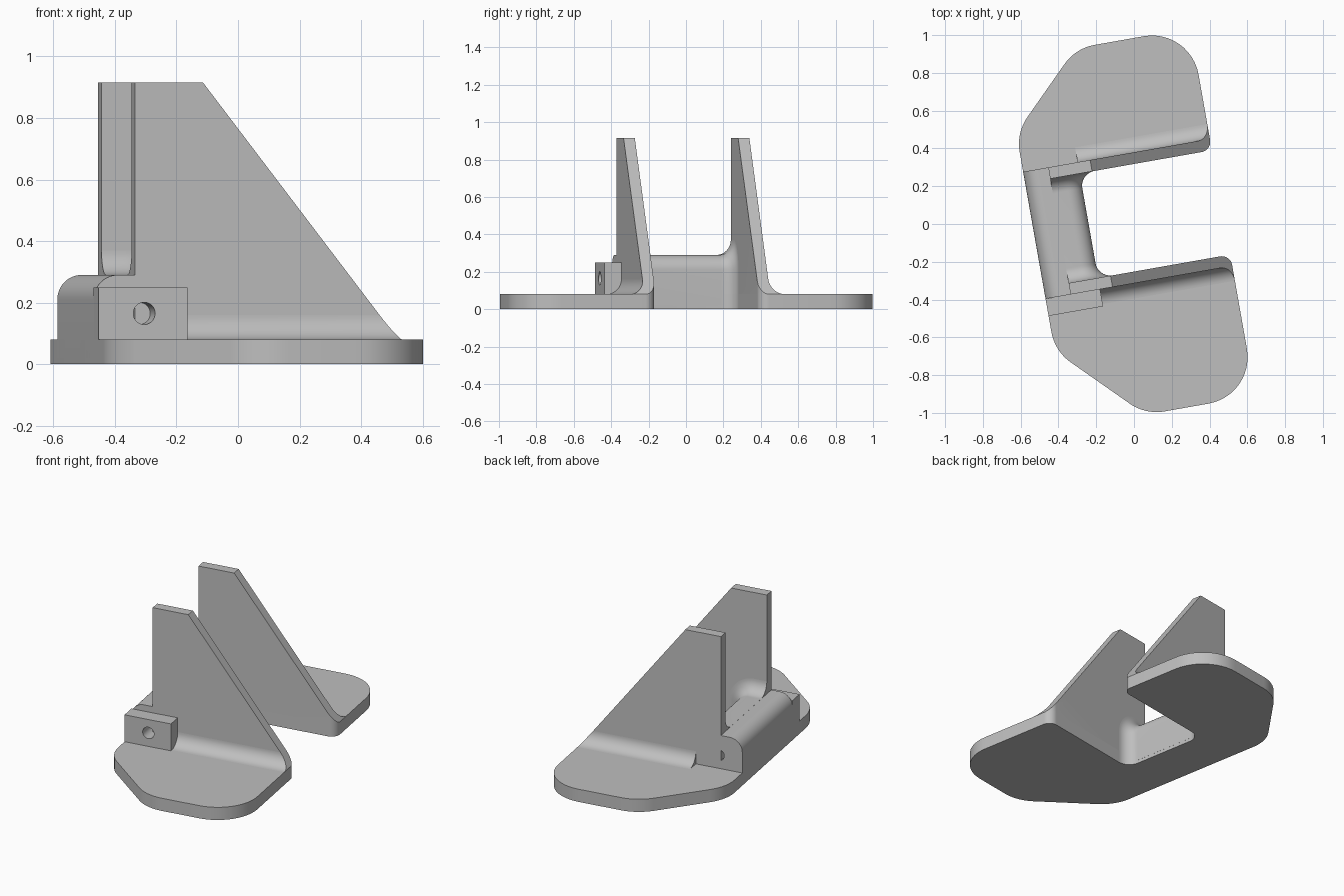
import bpy
import bmesh
from math import radians, sin, cos, sqrt, acos, pi, tan
from mathutils import Vector

if "Cube" in bpy.data.objects:
    bpy.data.objects.remove(bpy.data.objects["Cube"])

TURN = radians(10)                   # whole bracket is turned about z
BASE_H, BRIDGE_H, WALL_H = 0.08, 0.29, 0.915
BACK, FRONT = -0.53, 0.474           # extent along the slot
SLOT_END, WALL_BACK, WALL_TOP = -0.237, -0.395, -0.17
SLOT_LO, SLOT_HI, THICK = -0.248, 0.313, 0.061
R = 0.08                             # common fillet radius

grey = bpy.data.materials.new("plain grey")
grey.use_nodes = True
colour = (0.52, 0.52, 0.52, 1)
grey.diffuse_color = colour
grey.node_tree.nodes["Principled BSDF"].inputs["Base Color"].default_value = colour


def make_object(name, bm):
    bmesh.ops.recalc_face_normals(bm, faces=bm.faces[:])
    mesh = bpy.data.meshes.new(name)
    bm.to_mesh(mesh)
    bm.free()
    mesh.materials.append(grey)
    obj = bpy.data.objects.new(name, mesh)
    obj.rotation_euler.z = TURN
    bpy.context.collection.objects.link(obj)
    return obj


def loft(bm, sections):
    """Skin equal-length rings of points and cap both ends."""
    rings = [[bm.verts.new(p) for p in s] for s in sections]
    for a, b in zip(rings, rings[1:]):
        for i in range(len(a)):
            j = (i + 1) % len(a)
            bm.faces.new((a[i], a[j], b[j], b[i]))
    bm.faces.new(rings[0][::-1])
    bm.faces.new(rings[-1])


def rounded(corners, steps=12):
    """Polygon from (x, y, radius) corners."""
    out = []
    for i, (x, y, r) in enumerate(corners):
        p = Vector((x, y))
        a = (Vector(corners[i - 1][:2]) - p).normalized()
        b = (Vector(corners[(i + 1) % len(corners)][:2]) - p).normalized()
        half = acos(max(-1, min(1, a.dot(b)))) / 2
        centre = p + (a + b).normalized() * (r / sin(half))
        start = p + a * (r / tan(half)) - centre
        end = p + b * (r / tan(half)) - centre
        sweep = pi - 2 * half
        for k in range(steps + 1):
            t = k / steps
            q = (start * sin((1 - t) * sweep) + end * sin(t * sweep)) / sin(sweep)
            out.append(centre + q)
    return out


def boolean(obj, cutter, operation):
    mod = obj.modifiers.new("cut", 'BOOLEAN')
    mod.operation, mod.solver, mod.object = operation, 'EXACT', cutter
    bpy.context.view_layer.update()
    bpy.context.view_layer.objects.active = obj
    bpy.ops.object.modifier_apply(modifier=mod.name)


# C-shaped base plate
outline = rounded([
    (BACK, 0.583, 0.25), (BACK, -0.59, 0.25), (-0.115, -1.005, 0.25),
    (FRONT, -1.005, 0.25), (FRONT, SLOT_LO, 0.055),
    (SLOT_END, SLOT_LO, R), (SLOT_END, SLOT_HI, R),
    (FRONT, SLOT_HI, 0.055), (FRONT, 0.97, 0.25), (-0.143, 0.97, 0.25)])


def outline_prism(name, top):
    bm = bmesh.new()
    loft(bm, [[(p.x, p.y, z) for p in outline] for z in (0, top)])
    return make_object(name, bm)


base = outline_prism("base_plate", BASE_H)
trim = outline_prism("trim_helper", 1.2)


# Bridge, whose inner surface flares into both walls
def bridge_section(v, flare):
    pts = [(BACK, 0.02)]
    for k in range(13):
        a = pi - k * pi / 24
        pts.append((BACK + R + R * cos(a), BRIDGE_H - R + R * sin(a)))
    pts.append((WALL_BACK, BRIDGE_H))
    for k in range(13):
        a = pi / 2 - k * pi / 24
        r = R + flare
        pts.append((SLOT_END - R + r * cos(a), BRIDGE_H - R + r * sin(a)))
        if k == 0:
            pts.insert(-1, (WALL_BACK, BRIDGE_H + flare))
    pts.append((SLOT_END + flare, 0.02))
    return [(u, v, z) for u, z in pts]


rise = [(R * (1 - cos(k * pi / 24)), R * (1 - sin(k * pi / 24))) for k in range(13)]
stations = [(SLOT_LO - THICK, 0.0005)]
stations += [(SLOT_LO + t, max(f, 0.0005)) for t, f in rise]
stations += [(SLOT_HI - t, max(f, 0.0005)) for t, f in reversed(rise)]
stations += [(SLOT_HI + THICK, 0.0005)]
bm = bmesh.new()
loft(bm, [bridge_section(v, f) for v, f in stations])
bridge = make_object("bridge", bm)

# Lug in front of the bridge
bm = bmesh.new()
lug_v = SLOT_LO - THICK
loft(bm, [[(BACK, v, 0.05), (BACK, v, 0.25), (SLOT_END, v, 0.25), (SLOT_END, v, 0.05)]
          for v in (lug_v - 0.092, lug_v + 0.002)])
lug = make_object("front_lug", bm)

# Pin hole through lug and bridge
bm = bmesh.new()
loft(bm, [[(-0.38 + 0.036 * cos(k * pi / 16), v, 0.165 + 0.036 * sin(k * pi / 16))
           for k in range(32)] for v in (-0.6, 0.6)])
pin = make_object("pin_helper", bm)
for part in (bridge, lug):
    boolean(part, pin, 'DIFFERENCE')


# Sloped walls with a fillet along the outer foot
def slope_u(z):
    return FRONT + (WALL_TOP - FRONT) * (z - BASE_H) / (WALL_H - BASE_H)


def sloped_solid(name, section, start):
    bm = bmesh.new()
    loft(bm, [[(start, v, z) for v, z in section],
              [(slope_u(z), v, z) for v, z in section]])
    return make_object(name, bm)


parts = [base, bridge, lug]
for side, inner, s in (("front", SLOT_LO, -1), ("rear", SLOT_HI, 1)):
    outer = inner + s * THICK
    wall = sloped_solid(side + "_wall", [
        (inner, BASE_H), (outer, BASE_H), (outer, WALL_H), (inner, WALL_H)], WALL_BACK)
    boolean(wall, trim, 'INTERSECT')
    foot = [(outer, BASE_H)]
    for k in range(13):
        a = k * pi / 24
        foot.append((outer + s * R * (1 - sin(a)), BASE_H + R * (1 - cos(a))))
    parts += [wall, sloped_solid(side + "_wall_fillet", foot, SLOT_END)]

for helper in (pin, trim):
    bpy.data.objects.remove(helper)

# Smooth the rounded surfaces, keep the edges crisp
bpy.ops.object.select_all(action='DESELECT')
for part in parts:
    part.select_set(True)
bpy.context.view_layer.objects.active = base
bpy.ops.object.shade_smooth_by_angle(angle=radians(30))
